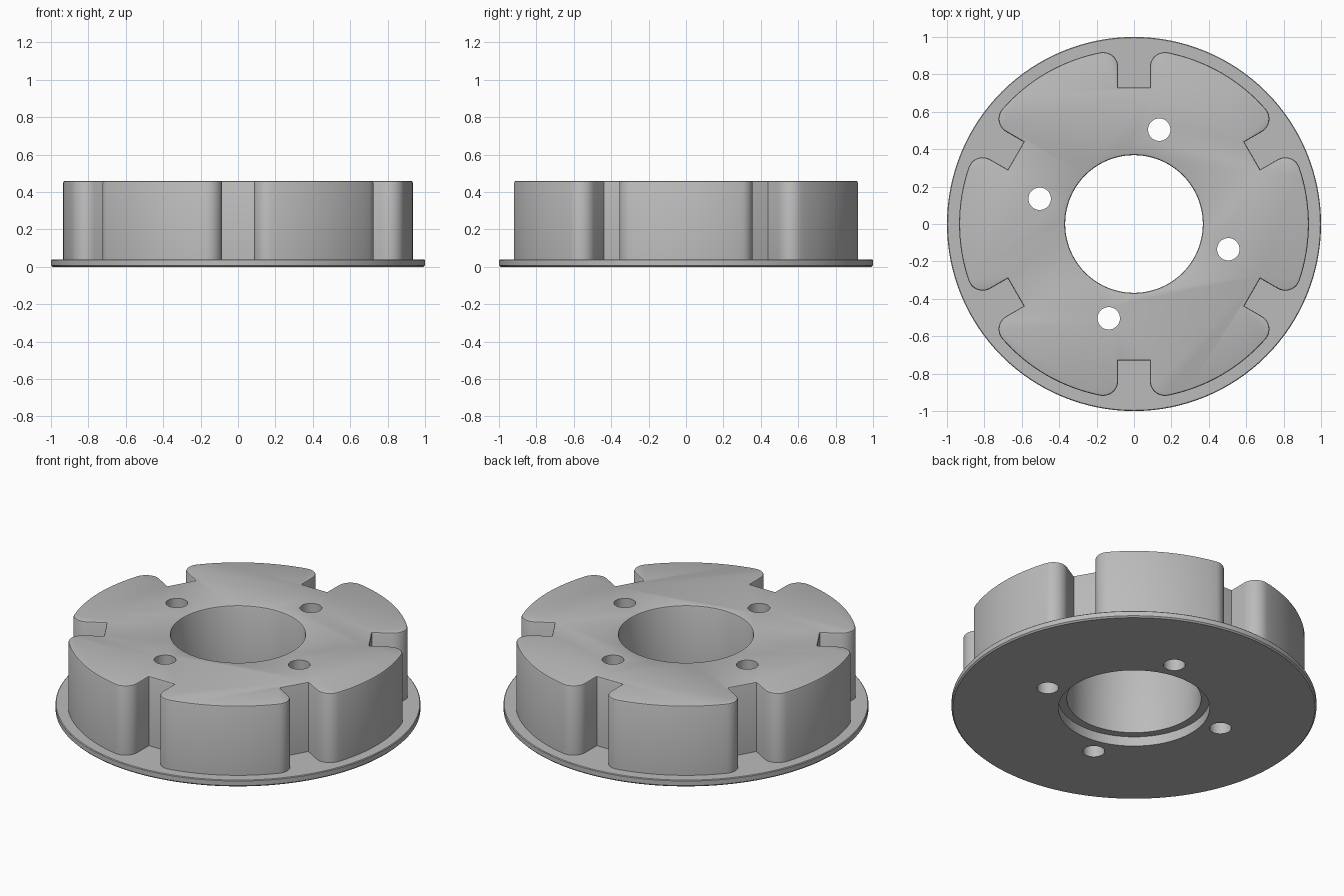
import bpy, bmesh
from math import sin, cos, pi, sqrt, asin, radians
from mathutils import Matrix, Vector

if "Cube" in bpy.data.objects:
    bpy.data.objects.remove(bpy.data.objects["Cube"])

HEIGHT, FLANGE = 0.46, 0.04
BODY_R, SLOT_HALF, SLOT_FLOOR, FILLET = 0.935, 0.085, 0.73, 0.08
BORE_R, RECESS_R, RECESS_DEPTH = 0.368, 0.415, 0.058
BOLT_CIRCLE, BOLT_R = 0.522, 0.06

grey = bpy.data.materials.new("plain grey")
grey.use_nodes = True
colour = (0.5, 0.5, 0.5, 1)
grey.diffuse_color = colour
grey.node_tree.nodes["Principled BSDF"].inputs["Base Color"].default_value = colour


def finish(name, bm):
    bmesh.ops.recalc_face_normals(bm, faces=bm.faces)
    mesh = bpy.data.meshes.new(name)
    bm.to_mesh(mesh)
    bm.free()
    mesh.materials.append(grey)
    obj = bpy.data.objects.new(name, mesh)
    bpy.context.collection.objects.link(obj)
    return obj


def lathe(name, profile, centre=(0, 0), steps=96):
    """Closed solid turned about a vertical axis, capped at both ends."""
    bm = bmesh.new()
    rings = [[bm.verts.new((centre[0] + r * cos(2 * pi * i / steps),
                            centre[1] + r * sin(2 * pi * i / steps), z))
              for i in range(steps)] for r, z in profile]
    for low, high in zip(rings, rings[1:]):
        for i in range(steps):
            j = (i + 1) % steps
            bm.faces.new((low[i], low[j], high[j], high[i]))
    bm.faces.new(rings[0])
    bm.faces.new(rings[-1])
    return finish(name, bm)


def combine(target, tool, operation):
    mod = target.modifiers.new(operation.lower(), "BOOLEAN")
    mod.operation, mod.object, mod.solver = operation, tool, "EXACT"
    bpy.context.view_layer.objects.active = target
    bpy.ops.object.modifier_apply(modifier=mod.name)
    bpy.data.objects.remove(tool)


def arc(centre, radius, start, end, steps):
    return [centre + radius * Vector((cos(a), sin(a)))
            for a in (start + (end - start) * i / steps for i in range(steps + 1))]


# Slotted outline: one sixth, from a slot corner across a lobe to the next slot
cx = SLOT_HALF + FILLET
cy = sqrt((BODY_R - FILLET) ** 2 - cx ** 2)
tilt = asin(cx / (BODY_R - FILLET))
half = [Vector((SLOT_HALF, SLOT_FLOOR))]
half += arc(Vector((cx, cy)), FILLET, pi, pi / 2 - tilt, 10)
half += arc(Vector((0, 0)), BODY_R, pi / 2 - tilt, pi / 3, 8)[1:]
# Reflect across the middle of the lobe
axis = Vector((cos(pi / 3), sin(pi / 3)))
lobe = half + [2 * p.dot(axis) * axis - p for p in reversed(half[:-1])]
outline = [Matrix.Rotation(-k * pi / 3, 2) @ p for k in range(6) for p in lobe]

# Slotted body with softened top rim
bm = bmesh.new()
base = bm.faces.new([bm.verts.new((p.x, p.y, FLANGE / 2)) for p in outline])
top = bmesh.ops.extrude_face_region(bm, geom=[base], use_keep_orig=True)["geom"]
bmesh.ops.translate(bm, vec=(0, 0, HEIGHT - FLANGE / 2),
                    verts=[v for v in top if isinstance(v, bmesh.types.BMVert)])
rim = [e for e in bm.edges if all(v.co.z > HEIGHT - 0.01 for v in e.verts)]
bmesh.ops.bevel(bm, geom=rim, offset=0.01, segments=2, profile=0.5, affect="EDGES")
rotor = finish("slotted_rotor", bm)

# Flange disc
flange = lathe("flange", [(0.992, 0), (1, 0.008), (1, FLANGE - 0.004),
                          (0.996, FLANGE)], steps=128)
combine(rotor, flange, "UNION")

# Centre bore with a recess underneath and a softened top lip
combine(rotor, lathe("bore_cutter", [
    (RECESS_R, -0.1), (RECESS_R, RECESS_DEPTH), (BORE_R, RECESS_DEPTH),
    (BORE_R, HEIGHT - 0.01), (BORE_R + 0.003, HEIGHT - 0.003),
    (BORE_R + 0.01, HEIGHT), (BORE_R + 0.01, HEIGHT + 0.1)]), "DIFFERENCE")

# Four bolt holes
for k in range(4):
    a = radians(75 + 90 * k)
    spot = (BOLT_CIRCLE * cos(a), BOLT_CIRCLE * sin(a))
    combine(rotor, lathe("bolt_cutter", [(BOLT_R, -0.1), (BOLT_R, HEIGHT + 0.1)],
                         spot, 40), "DIFFERENCE")

bpy.ops.object.select_all(action="DESELECT")
rotor.select_set(True)
bpy.context.view_layer.objects.active = rotor
bpy.ops.object.shade_smooth_by_angle(angle=radians(30))
